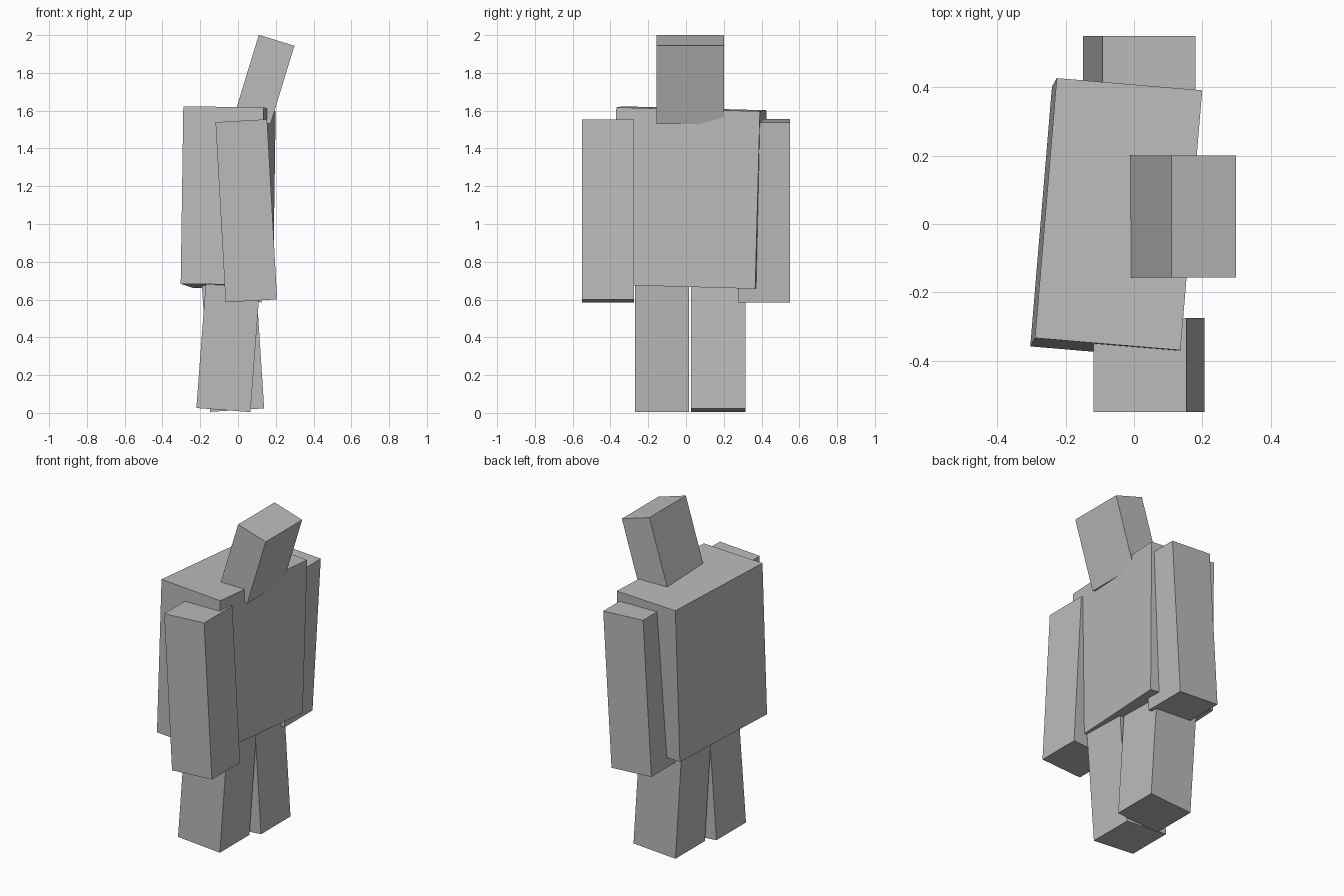
import bpy
from math import radians

if "Cube" in bpy.data.objects:
    bpy.data.objects.remove(bpy.data.objects["Cube"], do_unlink=True)

# Single plain grey for the whole figure
grey = bpy.data.materials.new("plain_grey")
grey.use_nodes = True
colour = (0.5, 0.5, 0.5, 1.0)
grey.diffuse_color = colour
grey.node_tree.nodes["Principled BSDF"].inputs["Base Color"].default_value = colour


def box(name, centre, size, tilt):
    """Add a flat-sided block, tilted by degrees about x, y and z."""
    bpy.ops.mesh.primitive_cube_add(size=1, location=centre,
                                    rotation=[radians(a) for a in tilt])
    part = bpy.context.object
    part.name = name
    part.scale = size
    part.data.materials.append(grey)
    return part


# Head, leaning to the side
box("head", (0.141, 0.022, 1.765), (0.197, 0.356, 0.434), (0, 17, 0))

# Torso, slightly twisted
box("torso", (-0.052, 0.0165, 1.14), (0.427, 0.763, 0.94), (-1.57, 0.72, -4.8))

# Arms, swinging opposite ways
arm_size = (0.273, 0.275, 0.955)
box("front_arm", (0.044, -0.413, 1.07), arm_size, (0, -3.2, 0))
box("back_arm", (0.016, 0.413, 1.07), arm_size, (0, 3.4, 0))

# Legs, swinging opposite ways, tops tucked into the torso
leg_size = (0.287, 0.288, 0.78)
box("front_leg", (-0.048, -0.127, 0.404), leg_size, (0, 4.3, 0))
box("back_leg", (-0.030, 0.171, 0.404), leg_size, (0, -3.7, 0))
